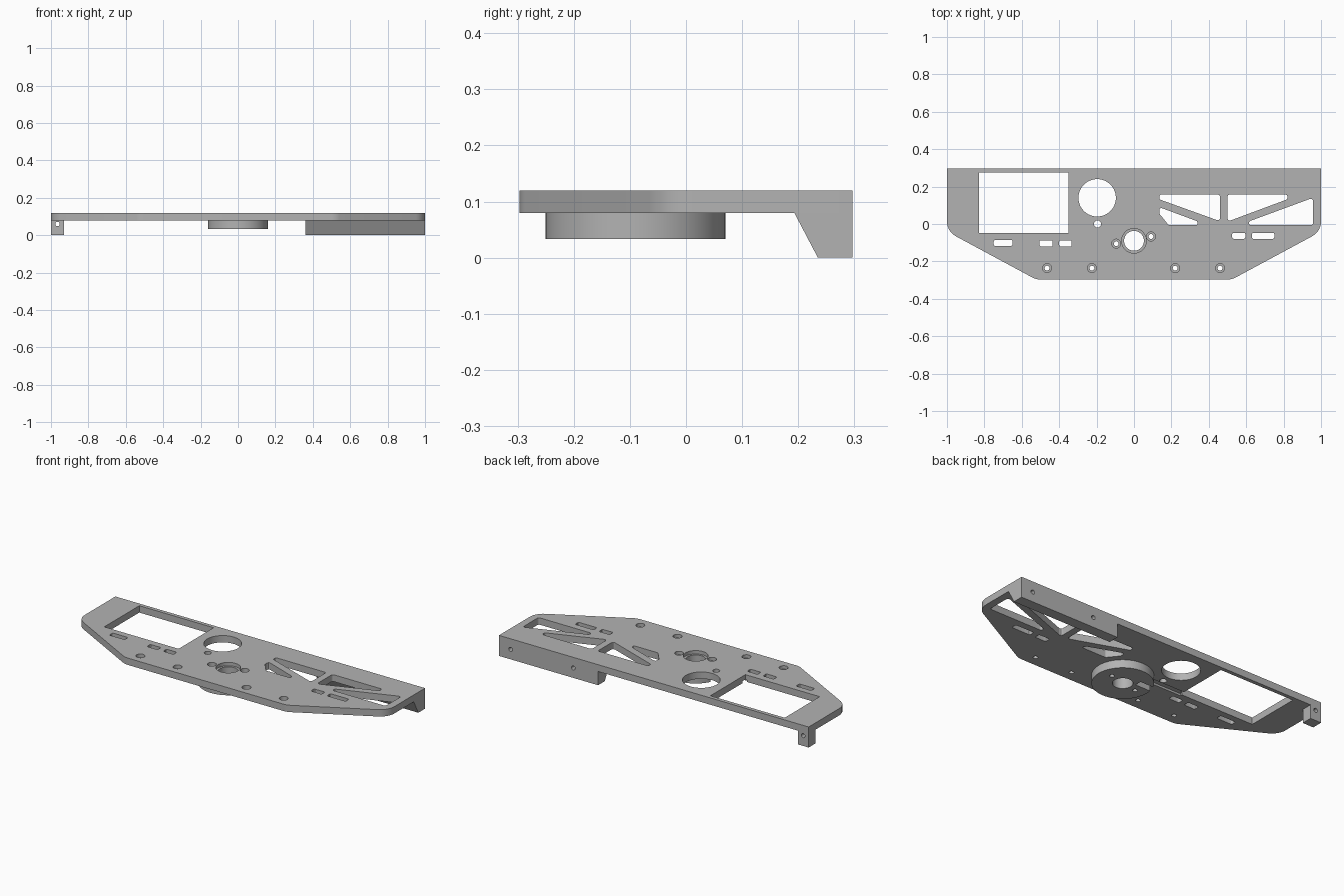
import bpy, bmesh, math
from mathutils import Vector

old = bpy.data.objects.get("Cube")
if old:
    bpy.data.objects.remove(old, do_unlink=True)

grey = bpy.data.materials.new("plain grey")
grey.use_nodes = True
grey.diffuse_color = (0.45, 0.45, 0.45, 1)
grey.node_tree.nodes["Principled BSDF"].inputs["Base Color"].default_value = (0.45, 0.45, 0.45, 1)

BOTTOM, TOP, HUB_Z, BACK = 0.08, 0.12, 0.033, 0.297
HUB = (0, -0.09)


def fillet(points, radius, steps=6):
    """Round the corners of a polygon; radius may be one number or one per corner."""
    out, n = [], len(points)
    radii = radius if isinstance(radius, list) else [radius] * n
    for i, r in enumerate(radii):
        p = Vector(points[i])
        a, b = Vector(points[i - 1]) - p, Vector(points[(i + 1) % n]) - p
        if r == 0:
            out.append(p)
            continue
        half = a.angle(b) / 2
        t = min(r / math.tan(half), a.length * 0.45, b.length * 0.45)
        start, end = p + a.normalized() * t, p + b.normalized() * t
        centre = p + (a.normalized() + b.normalized()).normalized() * (t / math.cos(half))
        rad = t * math.tan(half)
        for k in range(steps + 1):
            d = start.lerp(end, k / steps) - centre
            out.append(centre + d.normalized() * rad)
    return out


def circle(x, y, r, n=48):
    return [(x + r * math.cos(math.tau * i / n), y + r * math.sin(math.tau * i / n)) for i in range(n)]


def rect(x0, x1, y0, y1):
    return [(x0, y0), (x1, y0), (x1, y1), (x0, y1)]


def prism(name, outline, lo, hi, axis="z"):
    """Extrude an outline along z (xy outline), x (yz outline) or y (xz outline)."""
    place = {"z": lambda u, v, w: (u, v, w), "x": lambda u, v, w: (w, u, v),
             "y": lambda u, v, w: (u, w, v)}[axis]
    bm = bmesh.new()
    ends = [[bm.verts.new(place(p[0], p[1], w)) for p in outline] for w in (lo, hi)]
    for loop in ends:
        bm.faces.new(loop)
    n = len(outline)
    for i in range(n):
        j = (i + 1) % n
        bm.faces.new((ends[0][i], ends[0][j], ends[1][j], ends[1][i]))
    bmesh.ops.recalc_face_normals(bm, faces=bm.faces)
    mesh = bpy.data.meshes.new(name)
    bm.to_mesh(mesh)
    bm.free()
    obj = bpy.data.objects.new(name, mesh)
    bpy.context.collection.objects.link(obj)
    mesh.materials.append(grey)
    return obj


def select(obj):
    bpy.ops.object.select_all(action="DESELECT")
    obj.select_set(True)
    bpy.context.view_layer.objects.active = obj


def cut(obj, outline, lo, hi, axis="z"):
    cutter = prism("cutter", outline, lo, hi, axis)
    cutter.hide_render = True
    select(obj)
    mod = obj.modifiers.new("cut", "BOOLEAN")
    mod.operation, mod.solver, mod.object = "DIFFERENCE", "EXACT", cutter
    bpy.ops.object.modifier_apply(modifier=mod.name)
    bpy.data.objects.remove(cutter, do_unlink=True)


# Main plate with clipped, rounded front corners
plate = prism("plate", fillet([(-1, BACK), (-1, -0.04), (-0.523, -BACK),
                               (0.523, -BACK), (1, -0.04), (1, BACK)],
                              [0, 0.09, 0.09, 0.09, 0.09, 0]), BOTTOM, TOP)

# Hub disc and rear flanges under the plate
hub = prism("hub", circle(*HUB, 0.16, 96), HUB_Z, BOTTOM)
long_flange = prism("long_flange", [(0.193, BOTTOM), (0.235, 0), (BACK, 0), (BACK, BOTTOM)], 0.36, 1, "x")
short_flange = prism("short_flange", rect(0.235, BACK, 0, BOTTOM), -1, -0.93, "x")

# Window, large round opening and small pilot hole
for outline in (rect(-0.83, -0.35, -0.048, 0.275), circle(-0.197, 0.14, 0.1, 64),
                circle(-0.195, 0, 0.019, 24)):
    cut(plate, outline, 0, 1)

# Narrow slots
for x0, x1, y in ((-0.75, -0.65, -0.101), (-0.505, -0.435, -0.104), (-0.4, -0.333, -0.104),
                  (0.525, 0.595, -0.063), (0.63, 0.75, -0.063)):
    cut(plate, fillet(rect(x0, x1, y - 0.016, y + 0.016), 0.008, 3), 0, 1)

# Truss openings
trusses = (
    [(0.135, 0.157), (0.46, 0.157), (0.46, 0.013), (0.135, 0.132)],
    [(0.135, 0.09), (0.34, 0.014), (0.34, -0.006), (0.185, -0.006), (0.135, 0.056)],
    [(0.5, 0.157), (0.82, 0.157), (0.82, 0.132), (0.5, 0.013)],
    [(0.615, 0.014), (0.957, 0.14), (0.957, -0.006), (0.615, -0.006)],
)
for i, points in enumerate(trusses):
    if i == 0:
        points = [(0.135, 0.157), (0.155, 0.157), (0.46, 0.04), (0.46, 0.02), (0.135, 0.132)]
        points = [(0.135, 0.157), (0.46, 0.157), (0.46, 0.015), (0.135, 0.132)]
    cut(plate, fillet(points, 0.012, 4), 0, 1)

# Screw holes with a wide recess on top
for x, y in ((-0.465, -0.236), (-0.225, -0.236), (0.22, -0.236), (0.46, -0.236),
             (0.091, -0.067), (-0.095, -0.105)):
    cut(plate, circle(x, y, 0.024, 24), 0.1, 1)
    for part in (plate, hub):
        cut(part, circle(x, y, 0.013, 24), -1, 1)

# Central shaft hole with a stepped seat
cut(plate, circle(*HUB, 0.066), 0.1, 1)
for part in (plate, hub):
    cut(part, circle(*HUB, 0.053), -1, 1)

# Cable channel from the hub to the window
cut(hub, rect(-0.2, -0.06, -0.06, -0.02), 0, 1)
cut(plate, rect(-0.36, -0.06, -0.06, -0.02), 0, 0.092)

# Mounting holes in the flanges
cut(short_flange, circle(-0.965, 0.06, 0.012, 24), 0, 1, "y")
for x in (0.925, 0.52):
    cut(long_flange, circle(x, 0.058, 0.012, 24), 0.25, 1, "y")

for obj in (plate, hub, long_flange, short_flange):
    select(obj)
    bpy.ops.object.shade_smooth_by_angle(angle=math.radians(25))
